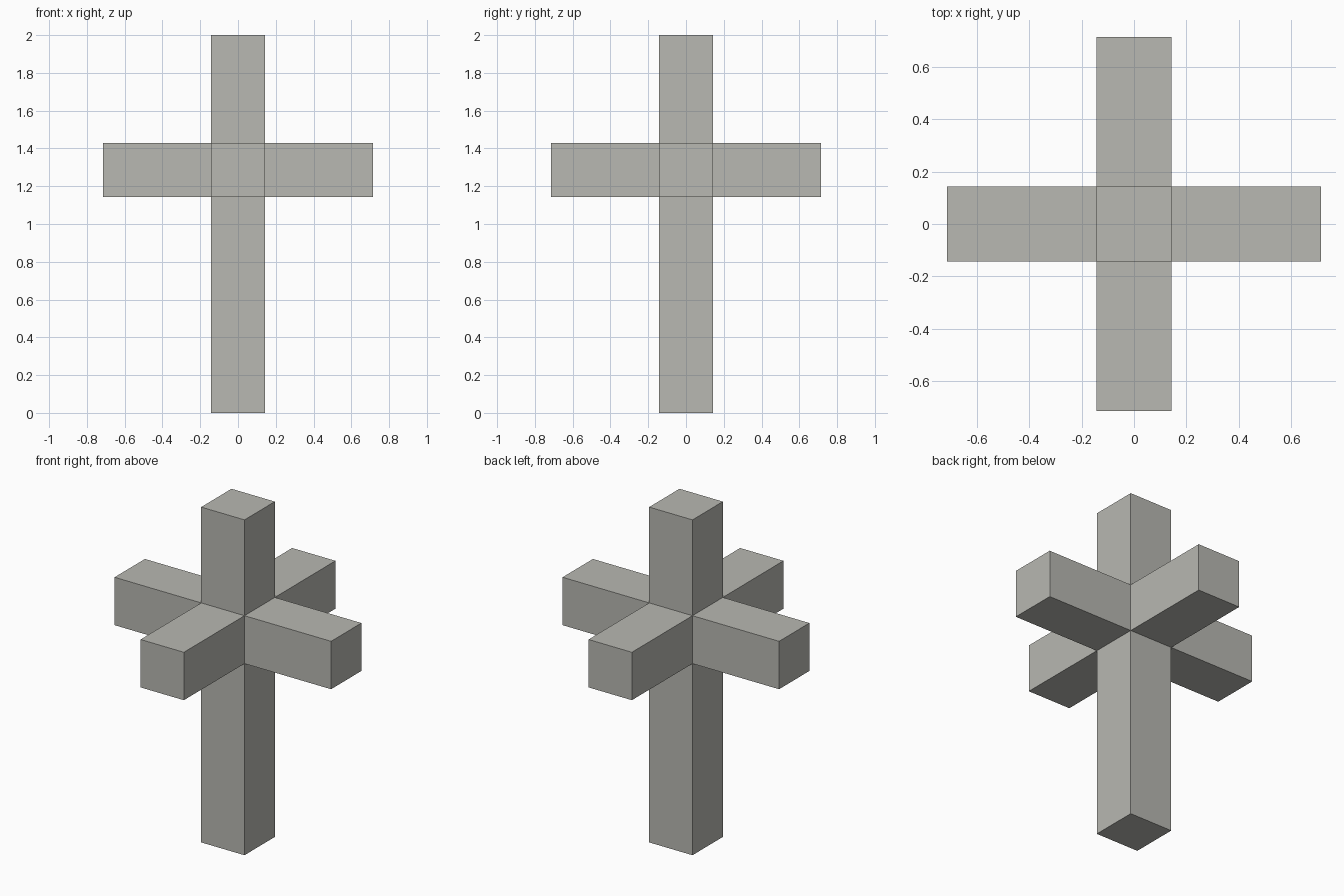
import bpy
import bmesh
from mathutils import Vector

default = bpy.data.objects.get("Cube")
if default:
    bpy.data.objects.remove(default, do_unlink=True)

UNIT = 2 / 7  # thickness of every beam

# Warm grey stone
stone = bpy.data.materials.new("warm_grey_stone")
stone.use_nodes = True
colour = (0.48, 0.48, 0.445, 1)
stone.diffuse_color = colour
stone.node_tree.nodes["Principled BSDF"].inputs["Base Color"].default_value = colour

# Central block where the beams meet
bm = bmesh.new()
bmesh.ops.create_cube(bm, size=UNIT)
bmesh.ops.translate(bm, verts=bm.verts, vec=(0, 0, 4.5 * UNIT))
bm.normal_update()

# Extrude each face: long shaft below, two units for the arms and the top
for face in list(bm.faces):
    direction = Vector(face.normal)
    length = (4 if direction.z < -0.5 else 2) * UNIT
    limb = bmesh.ops.extrude_discrete_faces(bm, faces=[face])["faces"][0]
    bmesh.ops.translate(bm, verts=limb.verts, vec=direction * length)

bmesh.ops.remove_doubles(bm, verts=bm.verts, dist=0.0001)
bmesh.ops.recalc_face_normals(bm, faces=bm.faces)

mesh = bpy.data.meshes.new("four_armed_cross")
bm.to_mesh(mesh)
bm.free()
mesh.materials.append(stone)
cross = bpy.data.objects.new("four_armed_cross", mesh)
bpy.context.collection.objects.link(cross)
